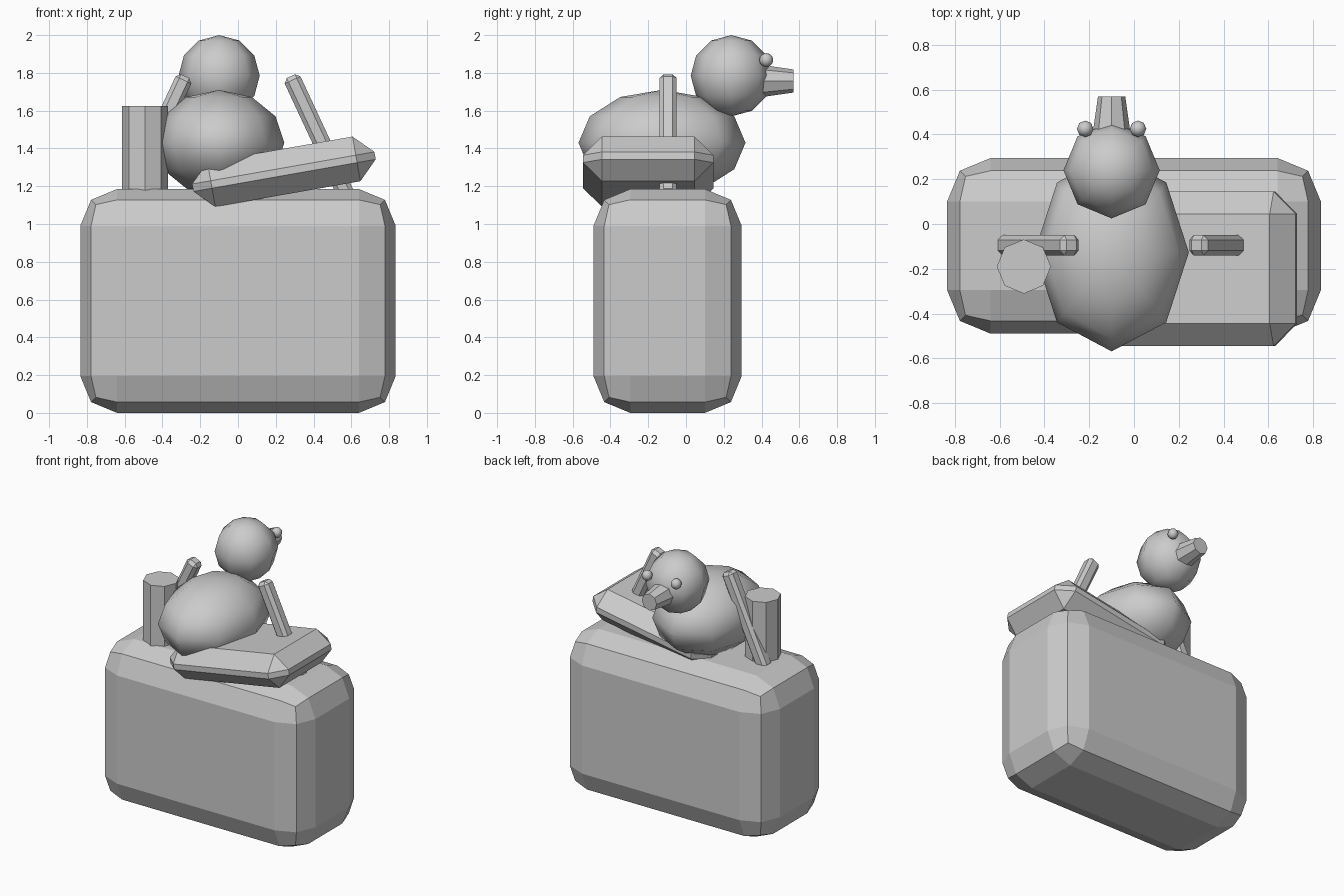
import bpy
import math
from mathutils import Matrix

if "Cube" in bpy.data.objects:
    bpy.data.objects.remove(bpy.data.objects["Cube"])

grey = bpy.data.materials.new("plain grey")
grey.diffuse_color = (0.6, 0.6, 0.6, 1)
grey.use_nodes = True
grey.node_tree.nodes["Principled BSDF"].inputs["Base Color"].default_value = grey.diffuse_color


def finish(name, smooth=False):
    ob = bpy.context.object
    ob.name = name
    ob.data.materials.append(grey)
    if smooth:
        bpy.ops.object.shade_smooth()
    return ob


def box(name, size, loc, bevel, segments=1, tilt=0):
    """Bevelled box, tilted about the y axis."""
    bpy.ops.mesh.primitive_cube_add(size=1, location=loc, rotation=(0, tilt, 0))
    ob = finish(name)
    ob.data.transform(Matrix.Diagonal((*size, 1)))
    mod = ob.modifiers.new("rounding", 'BEVEL')
    mod.width = bevel
    mod.segments = segments
    mod.limit_method = 'NONE'
    return ob


def ball(name, loc, scale):
    """Low-poly smooth sphere."""
    bpy.ops.mesh.primitive_uv_sphere_add(segments=8, ring_count=6, radius=1, location=loc)
    ob = finish(name, True)
    ob.scale = scale
    return ob


def cone(name, loc, r1, r2, depth, rot=(0, 0, 0)):
    """Eight-sided cylinder or frustum."""
    bpy.ops.mesh.primitive_cone_add(vertices=8, radius1=r1, radius2=r2, depth=depth,
                                    location=loc, rotation=rot)
    return finish(name)


# Rounded case that everything stands on
box("case", (1.67, 0.785, 1.185), (0, -0.0975, 0.5925), 0.195, 2)

# Tilted slab lying against the bird
box("tilted_slab", (0.98, 0.69, 0.24), (0.243, -0.2, 1.277), 0.1, 1, math.radians(-10))

# Upright post
cone("post", (-0.492, -0.19, 1.36), 0.121, 0.121, 0.53)

# Pair of leaning sticks
for side, label in ((-1, "left"), (1, "right")):
    box(label + "_stick", (0.092, 0.092, 0.70), (side * 0.4275, -0.095, 1.465),
        0.022, 1, side * math.radians(-25))

# Bird: body, head, beak, eyes
ball("bird_body", (-0.1, -0.127, 1.43), (0.345, 0.442, 0.28))
ball("bird_head", (-0.1, 0.24, 1.785), (0.215, 0.215, 0.215))
cone("beak", (-0.1, 0.475, 1.757), 0.088, 0.061, 0.19, (math.radians(-90), 0, 0))
for side, label in ((-1, "left"), (1, "right")):
    ball(label + "_eye", (-0.1 + side * 0.118, 0.425, 1.868), (0.037, 0.037, 0.037))
